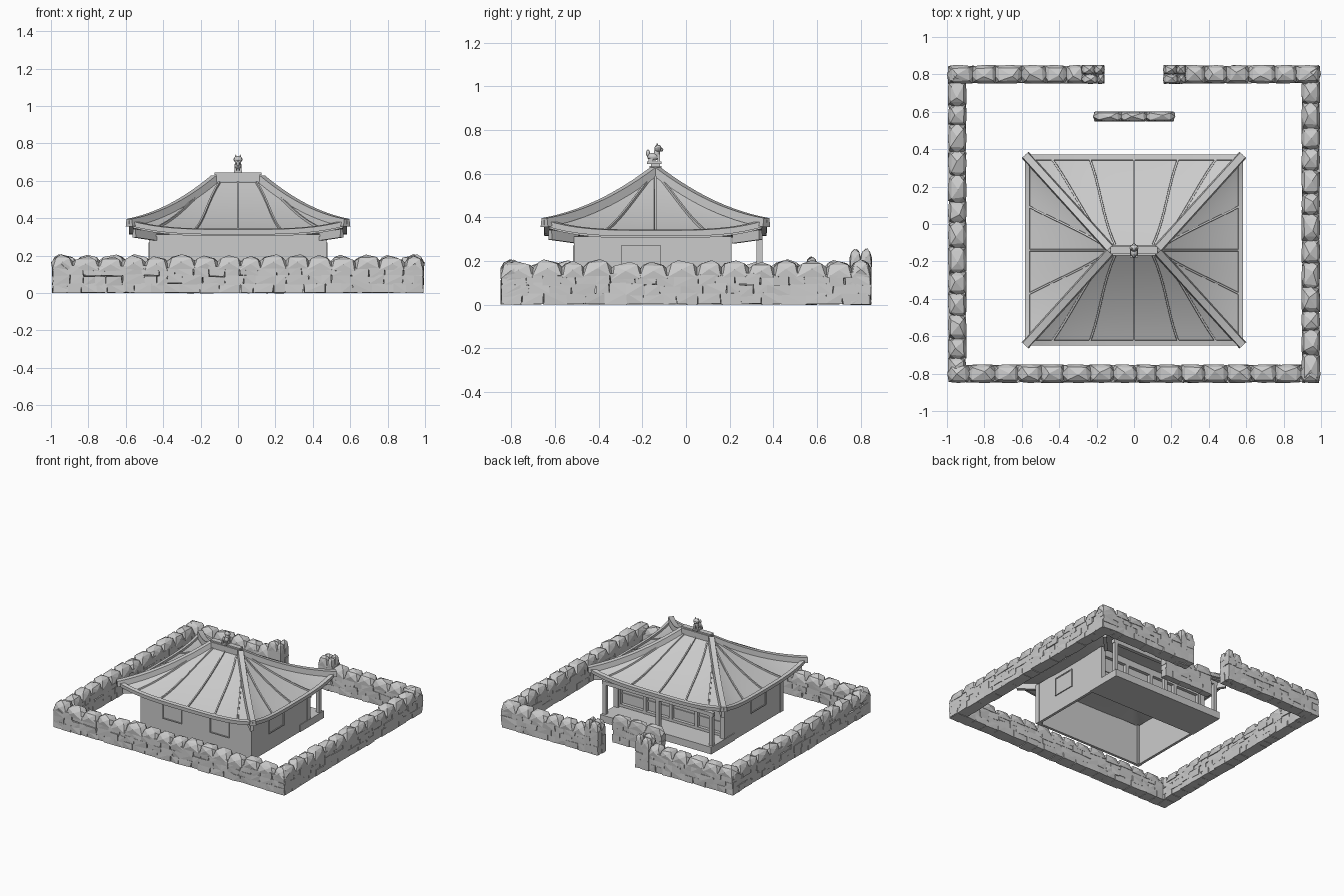
import bpy, bmesh, math, random
from mathutils import Vector, Matrix

if "Cube" in bpy.data.objects:
    bpy.data.objects.remove(bpy.data.objects["Cube"])

random.seed(7)
CY = -0.14                      # centre of the roof in y
HX, HY, RX = 0.572, 0.498, 0.12  # eave half sizes, ridge half length


def finish(bm, name, smooth=False):
    bmesh.ops.recalc_face_normals(bm, faces=bm.faces[:])
    me = bpy.data.meshes.new(name)
    bm.to_mesh(me)
    bm.free()
    ob = bpy.data.objects.new(name, me)
    bpy.context.collection.objects.link(ob)
    if smooth:
        bpy.ops.object.select_all(action='DESELECT')
        bpy.context.view_layer.objects.active = ob
        ob.select_set(True)
        bpy.ops.object.shade_smooth_by_angle(angle=math.radians(25))
    return ob


def add_box(bm, x0, x1, y0, y1, z0, z1):
    m = Matrix.Translation(((x0+x1)/2, (y0+y1)/2, (z0+z1)/2)) @ Matrix.Diagonal((x1-x0, y1-y0, z1-z0, 1))
    bmesh.ops.create_cube(bm, size=1, matrix=m)


def boxes(name, items):
    bm = bmesh.new()
    for b in items:
        add_box(bm, *b)
    return finish(bm, name)


def add_sweep(bm, pts, w, lo, hi):
    """Rectangular bar along a path, with its section kept upright."""
    rings = []
    for i, p in enumerate(pts):
        d = pts[min(i+1, len(pts)-1)] - pts[max(i-1, 0)]
        s = Vector((-d.y, d.x, 0)).normalized() * w / 2
        rings.append([bm.verts.new(p + k*s + Vector((0, 0, h)))
                      for k, h in ((-1, lo), (1, lo), (.75, hi), (-.75, hi))])
    for a, b in zip(rings, rings[1:]):
        for i in range(4):
            bm.faces.new((a[i], a[(i+1) % 4], b[(i+1) % 4], b[i]))
    bm.faces.new(rings[0])
    bm.faces.new(rings[-1])


# ---- dry stone walls
def add_stone(bm, c, s, along_y=False, cap=False):
    pts = []
    for i in (-1, 1):
        for j in (-1, 1):
            for k in (-1, 1):
                shrink = .72 if cap and k > 0 else 1
                pts.append((i*s[0]/2*random.uniform(.84, 1.04)*shrink,
                            j*s[1]/2*random.uniform(.86, 1.0)*shrink,
                            k*s[2]/2*random.uniform(.85, 1.05) - (s[2]*.14 if cap and k > 0 else 0)))
    if cap:     # peaked top and pointed sides
        pts.append((s[0]*random.uniform(-.15, .15), s[1]*random.uniform(-.15, .15), s[2]*.55))
        pts += [(i*s[0]*.55, 0, 0) for i in (-1, 1)] + [(0, j*s[1]*.5, 0) for j in (-1, 1)]
    vs = [bm.verts.new(Vector(c) + Vector((-p[1], p[0], p[2]) if along_y else p)) for p in pts]
    r = bmesh.ops.convex_hull(bm, input=vs)
    bmesh.ops.delete(bm, geom=[v for v in r['geom_interior'] if isinstance(v, bmesh.types.BMVert)], context='VERTS')


def stone_wall(name, a, b, fixed, thick, height, along_y=False, step=.09):
    bm = bmesh.new()
    body = height - .062
    rows = 3
    for r in range(rows + 1):
        cap = r == rows
        p = a
        while p < b - .005:
            w = step * (random.uniform(1.15, 1.6) if cap else random.uniform(.6, 1.35))
            if b - p - w < step*.5:
                w = b - p
            h = .075 if cap else body/rows*1.16
            z = height - .04 if cap else body/rows*(r+.5)
            z += random.uniform(-.007, .007) if r else .004
            t = thick*(1 if cap else random.uniform(.9, 1.0))
            c = (fixed, p+w/2, z) if along_y else (p+w/2, fixed, z)
            add_stone(bm, c, (w*1.05, t, h), along_y, cap)
            p += w
    return finish(bm, name)


stone_wall("front_stone_wall", -.99, .99, -.80, .1, .2)
for s, side in ((-1, "left"), (1, "right")):
    stone_wall(side + "_stone_wall", -.84, .84, s*.945, .1, .2, True)
    x0, x1 = sorted((s*.27, s*.99))
    stone_wall(side + "_back_stone_wall", x0, x1, .80, .1, .2)
    x0, x1 = sorted((s*.16, s*.275))
    for y in (.775, .825):
        stone_wall(side + "_gate_pillar", x0, x1, y, .052, .25, step=.055)
stone_wall("screen_stone_wall", -.21, .21, .575, .055, .22)

# ---- house body, open underneath
W, T = 0.47, 0.02
boxes("house_walls", [(-W, W, -.51, -.51+T, 0, .312),
                      (-W, -W+T, -.51, .2, 0, .312), (W-T, W, -.51, .2, 0, .312)])
boxes("corner_posts", [(s*.455-.018, s*.455+.018, y-.018, y+.018, 0, .312) for s in (-1, 1) for y in (-.495, .19)])


# windows: a frame of four bars and a thin panel
def window(u0, u1, z0, z1, place):
    t = .008
    for a in ((u0, u1, z0, z0+t), (u0, u1, z1-t, z1), (u0, u0+t, z0, z1), (u1-t, u1, z0, z1)):
        yield place(*a, .008)
    yield place(u0, u1, z0, z1, .003)


wins = []
for s in (-1, 1):
    u0, u1 = sorted((s*.12, s*.285))
    wins += window(u0, u1, .13, .27, lambda a, b, c, d, e: (a, b, -.51-e, -.505, c, d))
    wins += window(-.298, -.115, .13, .27,
                   lambda a, b, c, d, e: (*sorted((s*(W+e), s*(W-.005))), a, b, c, d))
boxes("windows", wins)

# porch side: sliding doors between frame posts, rails above and below
doors = [(-.45, .45, .155, .19, .26, .312), (-.45, .45, .155, .19, .06, .08)]
xs = [-.44, -.22, 0, .22, .44]
doors += [(x-.013, x+.013, .155, .192, .06, .28) for x in xs]
boxes("door_frames", doors)
boxes("sliding_doors", [(a+.01, b-.01, .15, .165, .07, .27) for a, b in zip(xs, xs[1:])])
boxes("door_rails", [(-.44, .44, .163, .172, .15, .16)])
boxes("porch_floor", [(-.475, .475, .08, .37, 0, .055)])
boxes("porch_posts", [(x-.014, x+.014, .322, .35, .05, .305) for x in (-.455, 0, .455)])
boxes("porch_beam", [(-.475, .475, .322, .35, .282, .31)])


# ---- roof
def roof_point(face, u, t, dz=0, flat=None):
    x, y = ((u*(HX+(RX-HX)*t), HY*(1-t)) if face % 2 == 0 else (HX+(RX-HX)*t, u*HY*(1-t)))
    if face == 2:
        y = -y
    if face == 3:
        x = -x
    lift = .046*abs(u)**3.5*max(0, 1-t)**2
    z = (.322 + .285*t - .1*t*(1-t)) if flat is None else flat
    return Vector((x, y+CY, z + lift + dz))


# rows from the ceiling outwards, around the layered eave, then up the slope
rows = [(1, 0, .308), (.5, 0, .308), (.2, 0, .306), (.022, 0, .304), (.022, 0, .313), (-.022, 0, .313),
        (-.025, 0, .34), (.03, .016, None), (.035, 0, None)] + [(i/12, 0, None) for i in range(1, 13)]
N = 20
bm = bmesh.new()
for f in range(4):
    g = [[bm.verts.new(roof_point(f, -1+2*i/N, t, dz, fl)) for i in range(N+1)] for t, dz, fl in rows]
    for ra, rb in zip(g, g[1:]):
        for i in range(N):
            bm.faces.new((ra[i], ra[i+1], rb[i+1], rb[i]))
bmesh.ops.remove_doubles(bm, verts=bm.verts[:], dist=.0002)
finish(bm, "tiled_roof", True)

# hip caps on the four corners
bm = bmesh.new()
for f in (0, 2):
    for u in (-1, 1):
        add_sweep(bm, [roof_point(f, u, -.022+1.0*i/12) for i in range(13)], .05, -.01, .03)
finish(bm, "hip_caps", True)

# thin ribs fanning out down the slopes: (eave position, top position, top t)
bm = bmesh.new()
for f in range(4):
    ribs = ((0, 0, .97), (.42, .7, .95), (-.42, -.7, .95), (.78, .97, .86), (-.78, -.97, .86)) if f % 2 == 0 \
        else ((0, 0, .95), (.48, .6, .93), (-.48, -.6, .93))
    for u0, u1, t1 in ribs:
        pts = []
        for i in range(11):
            t = .02 + (t1-.02)*i/10
            pts.append(roof_point(f, u0+(u1-u0)*(i/10)**2, t))
        add_sweep(bm, pts, .013, -.006, .010)
finish(bm, "roof_ribs")

# ridge cap and rafter ends below the corners
boxes("ridge_cap", [(-.115, .115, CY-.028, CY+.028, .59, .635), (-.125, .125, CY-.02, CY+.02, .63, .645)])
bm = bmesh.new()
for sx in (-1, 1):
    for sy in (-1, 1):
        add_sweep(bm, [Vector((sx*.44, CY+sy*.36, .305)), Vector((sx*.555, CY+sy*.482, .322))], .025, -.025, .02)
finish(bm, "corner_rafters")

# ---- guardian animal figure on the ridge, facing the gate
bm = bmesh.new()
for y, z, sx, sy, sz in ((-.15, .677, .02, .028, .018), (-.133, .692, .017, .015, .024),
                         (-.128, .714, .024, .017, .018), (-.114, .709, .012, .01, .009),
                         (-.174, .693, .008, .009, .017)):
    bmesh.ops.create_uvsphere(bm, u_segments=12, v_segments=8, radius=1,
                              matrix=Matrix.Translation((0, y, z)) @ Matrix.Diagonal((sx, sy, sz, 1)))
for s in (-1, 1):
    bmesh.ops.create_cone(bm, segments=6, radius1=.007, radius2=.001, depth=.016, cap_ends=True,
                          matrix=Matrix.Translation((s*.012, -.132, .732)))
    add_box(bm, s*.012-.006, s*.012+.006, -.13, -.118, .652, .69)
    add_box(bm, s*.014-.006, s*.014+.006, -.172, -.15, .652, .668)
add_box(bm, -.022, .022, -.178, -.112, .643, .655)
finish(bm, "ridge_guardian", True)
